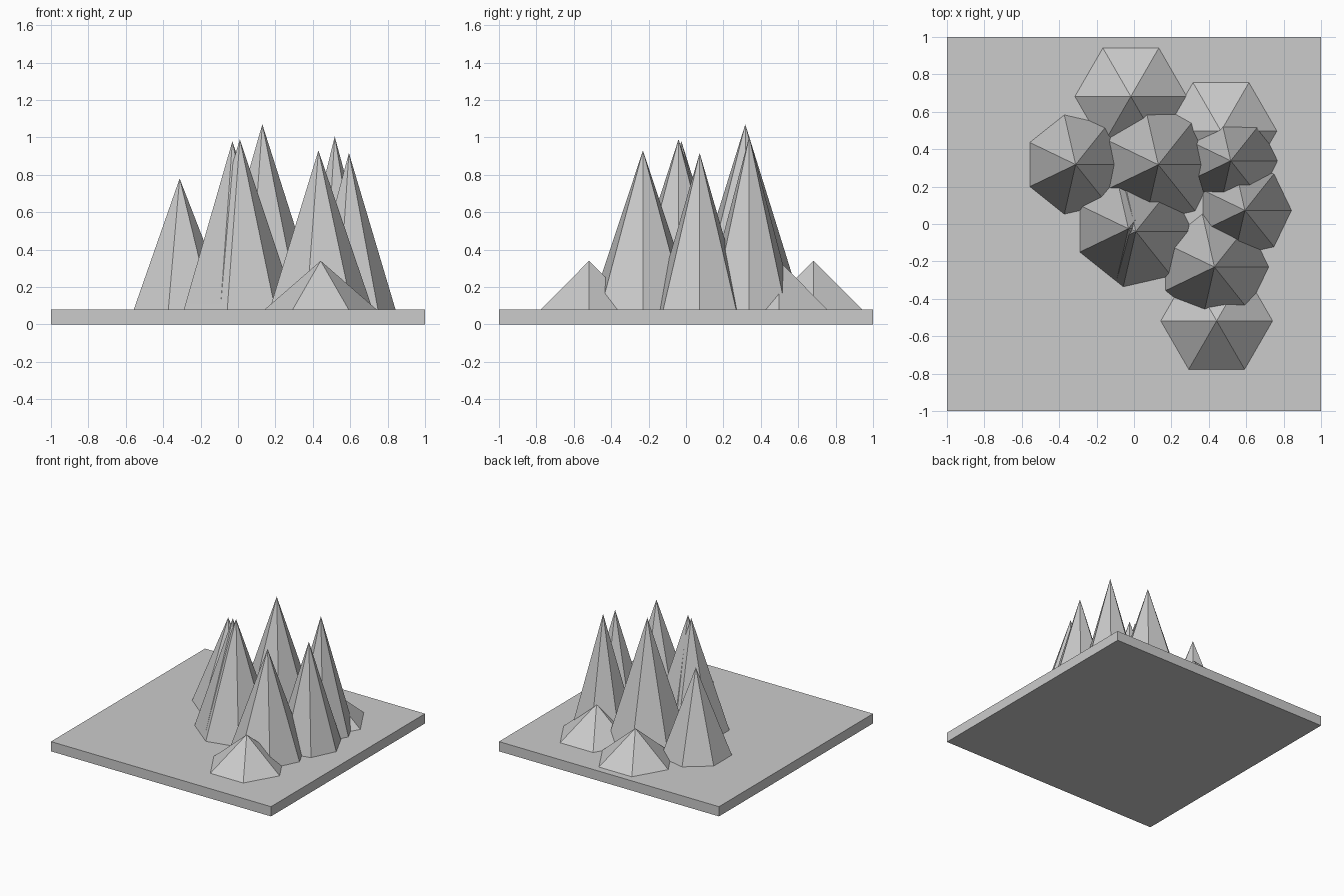
import bpy

if "Cube" in bpy.data.objects:
    bpy.data.objects.remove(bpy.data.objects["Cube"])

TOP = 0.08  # upper face of the slab


def cone(name, x, y, radius, peak, sides):
    """Low-poly cone standing on the slab, first corner pointing along +x."""
    corners = bpy.data.meshes.new(name)
    import bmesh
    from math import cos, sin, tau
    bm = bmesh.new()
    ring = [bm.verts.new((radius * cos(tau * i / sides), radius * sin(tau * i / sides), 0))
            for i in range(sides)]
    tip = bm.verts.new((0, 0, peak - TOP))
    for i in range(sides):
        bm.faces.new((ring[i], ring[(i + 1) % sides], tip))
    bm.faces.new(ring[::-1])
    bm.to_mesh(corners)
    bm.free()
    ob = bpy.data.objects.new(name, corners)
    ob.location = (x, y, TOP)
    bpy.context.collection.objects.link(ob)
    return ob


# Ground slab
bpy.ops.mesh.primitive_cube_add(size=1, location=(0, 0, TOP / 2))
slab = bpy.context.object
slab.name = "ground_slab"
slab.scale = (2, 2, TOP)

# Tall seven-sided peaks: x, y, radius, height of tip
peaks = [
    (-0.312, 0.318, 0.272, 0.78),
    (0.13, 0.317, 0.316, 1.07),
    (0.517, 0.338, 0.25, 1.005),
    (0.01, -0.04, 0.303, 0.99),
    (-0.03, -0.025, 0.288, 0.98),
    (0.593, 0.073, 0.249, 0.917),
    (0.43, -0.23, 0.29, 0.93),
]
for n, (x, y, r, h) in enumerate(peaks, 1):
    cone(f"peak_{n}", x, y, r, h, 7)

# Low six-sided foothills
for n, (x, y) in enumerate([(-0.017, 0.682), (0.465, 0.497), (0.442, -0.518)], 1):
    cone(f"foothill_{n}", x, y, 0.299, 0.34, 6)
